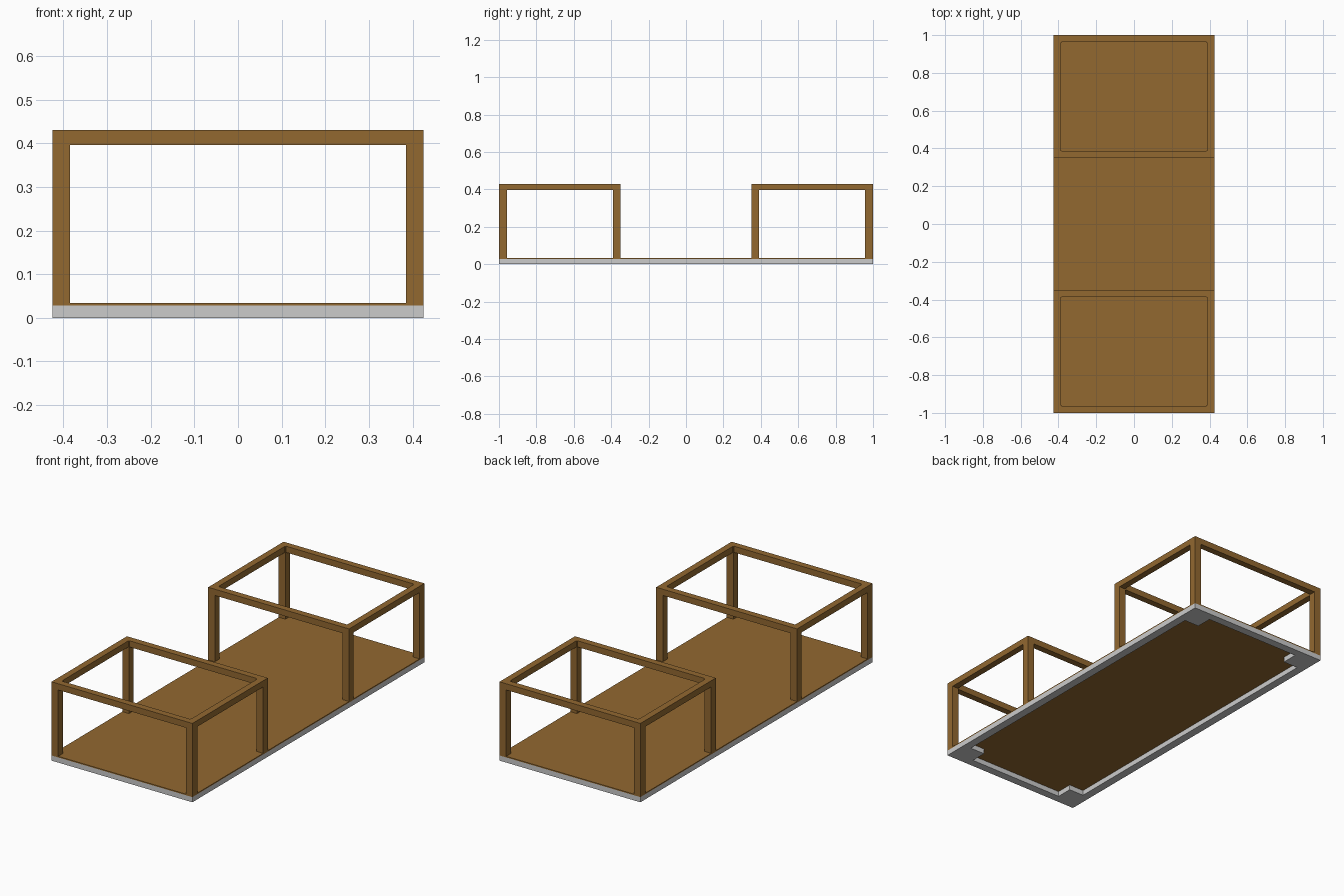
import bpy, bmesh
from mathutils import Matrix, Vector

if "Cube" in bpy.data.objects:
    bpy.data.objects.remove(bpy.data.objects["Cube"])

wood = bpy.data.materials.new("wood")
wood.diffuse_color = (0.29, 0.14, 0.03, 1)
wood.use_nodes = True
wood.node_tree.nodes["Principled BSDF"].inputs["Base Color"].default_value = wood.diffuse_color

HX, HY = 0.425, 1.0             # half width and half length
RIM_TOP, DECK_TOP = 0.028, 0.034
TOP, RAIL_Z = 0.43, 0.396       # frame top and underside of the rails
INNER = 0.35                    # inner end of each frame
PX, PY = 0.04, 0.042            # post section
RW = 0.036                      # rail width
PAD, RIM = 0.135, 0.045         # base corner pad and rim width


def box(name, lo, hi, mat=None):
    lo, hi = Vector(lo), Vector(hi)
    bm = bmesh.new()
    size = Vector(abs(d) for d in hi - lo)
    bmesh.ops.create_cube(bm, size=1, matrix=Matrix.Diagonal((*size, 1)))
    me = bpy.data.meshes.new(name)
    bm.to_mesh(me)
    bm.free()
    ob = bpy.data.objects.new(name, me)
    ob.location = (lo + hi) / 2
    if mat:
        me.materials.append(mat)
    bpy.context.collection.objects.link(ob)
    return ob


# wooden deck
box("deck", (-HX, -HY, RIM_TOP), (HX, HY, DECK_TOP), wood)

# grey base: side and end strips between square corner pads
for sx in (-1, 1):
    box("base_side", (sx * (HX - RIM), PAD - HY, 0), (sx * HX, HY - PAD, RIM_TOP))
    for sy in (-1, 1):
        box("base_corner_pad", (sx * (HX - PAD), sy * (HY - PAD), 0), (sx * HX, sy * HY, RIM_TOP))
for sy in (-1, 1):
    box("base_end", (PAD - HX, sy * (HY - RIM), 0), (HX - PAD, sy * HY, RIM_TOP))

# two open post-and-rail frames, one at each end
for sy, end in ((-1, "front"), (1, "back")):
    for sx in (-1, 1):
        x0, x1 = sx * (HX - PX), sx * HX
        box(end + "_outer_post", (x0, sy * (HY - PY), DECK_TOP), (x1, sy * HY, TOP), wood)
        box(end + "_inner_post", (x0, sy * INNER, DECK_TOP), (x1, sy * (INNER + PX), TOP), wood)
        box(end + "_side_rail", (sx * (HX - RW), sy * (INNER + PX), RAIL_Z),
            (x1, sy * (HY - PY), TOP), wood)
    box(end + "_outer_rail", (PX - HX, sy * (HY - RW), RAIL_Z), (HX - PX, sy * HY, TOP), wood)
    box(end + "_inner_rail", (PX - HX, sy * INNER, RAIL_Z), (HX - PX, sy * (INNER + RW), TOP), wood)
